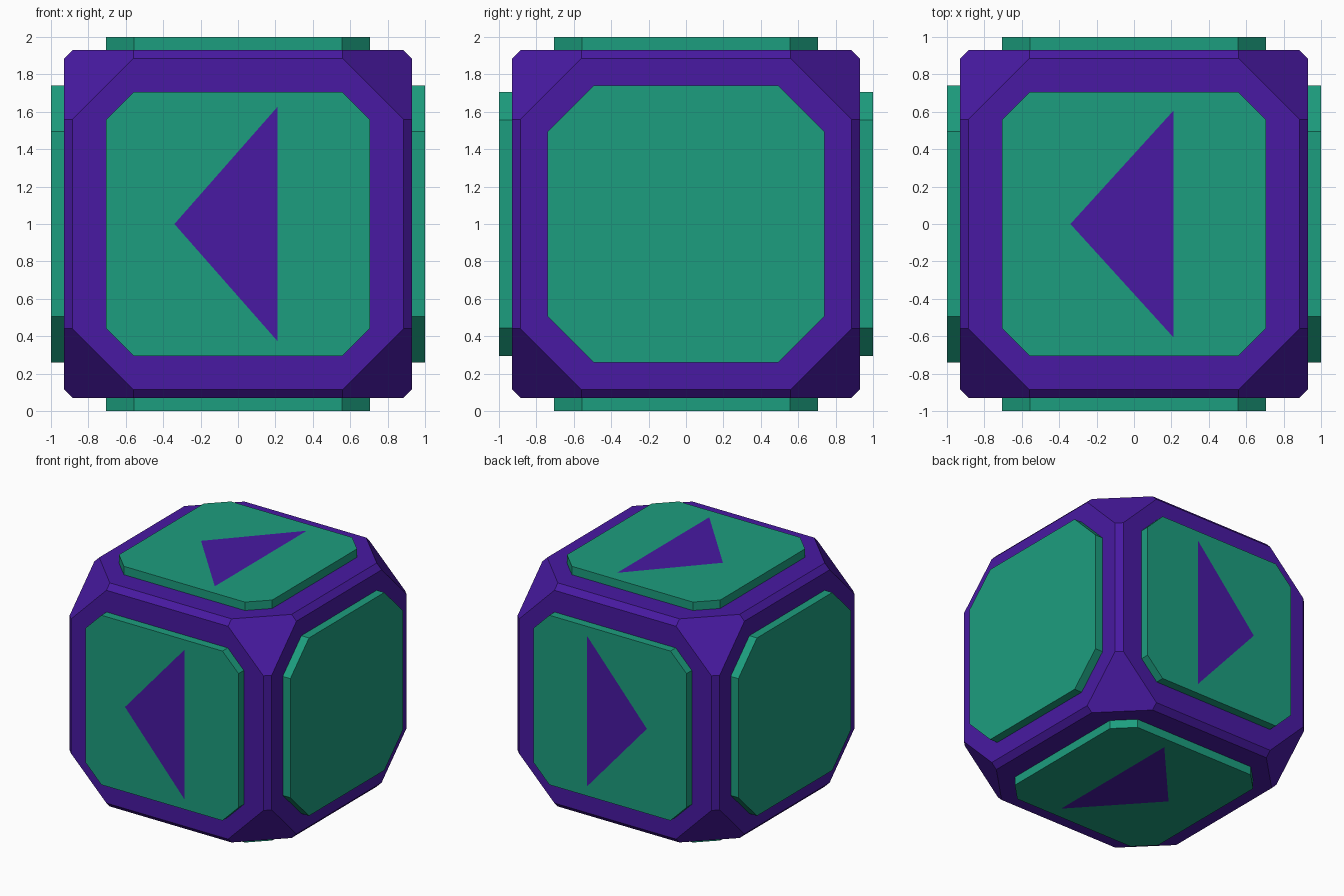
import bpy, bmesh
from math import pi
from itertools import permutations, product
from mathutils import Matrix, Vector

if "Cube" in bpy.data.objects:
    bpy.data.objects.remove(bpy.data.objects["Cube"])


def material(name, color):
    m = bpy.data.materials.new(name)
    m.diffuse_color = color
    m.use_nodes = True
    m.node_tree.nodes["Principled BSDF"].inputs["Base Color"].default_value = m.diffuse_color
    return m


PURPLE = material("purple", (0.065, 0.01, 0.36, 1))
GREEN = material("green", (0.012, 0.34, 0.21, 1))
CENTRE = Matrix.Translation((0, 0, 1))


def finish(name, bm, mats):
    me = bpy.data.meshes.new(name)
    bm.to_mesh(me)
    bm.free()
    for m in mats:
        me.materials.append(m)
    ob = bpy.data.objects.new(name, me)
    bpy.context.collection.objects.link(ob)
    return ob


# Body: cube with narrow edge bevels and large corner cuts
def make_body():
    bm = bmesh.new()
    for p in permutations((0.56, 0.885, 0.93)):
        for s in product((-1, 1), repeat=3):
            bm.verts.new([a * b for a, b in zip(p, s)])
    bmesh.ops.convex_hull(bm, input=bm.verts[:])
    bmesh.ops.dissolve_limit(bm, angle_limit=0.01, verts=bm.verts[:], edges=bm.edges[:])
    bmesh.ops.recalc_face_normals(bm, faces=bm.faces[:])
    bm.transform(CENTRE)
    finish("body", bm, [PURPLE])


# Raised panel: cut-corner plate, optionally with a flush arrow inlaid in its face
def make_panel(name, rot, hu, hv, cut, arrow=None):
    a, b = hu - cut, hv - cut
    outline = [(hu, -b), (hu, b), (a, hv), (-a, hv), (-hu, b), (-hu, -b), (-a, -hv), (a, -hv)]
    bm = bmesh.new()
    low = [bm.verts.new((u, v, 0.9)) for u, v in outline]
    top = [bm.verts.new((u, v, 1.0)) for u, v in outline]
    for i in range(8):
        j = (i + 1) % 8
        bm.faces.new((low[i], low[j], top[j], top[i]))
    bm.faces.new(low[::-1])
    if arrow:
        tip, up, dn = [bm.verts.new((u, v, 1.0)) for u, v in
                       ((-0.34, 0), (0.21, arrow), (0.21, -arrow))]
        bm.faces.new((dn, top[7], top[0], top[1], top[2], up))
        bm.faces.new((up, top[2], top[3], top[4], tip))
        bm.faces.new((tip, top[4], top[5], top[6], top[7], dn))
        bm.faces.new((tip, dn, up)).material_index = 1
    else:
        bm.faces.new(top)
    bm.transform(CENTRE @ rot)
    finish(name, bm, [GREEN, PURPLE])


make_body()

# Four arrow panels around the x axis, two plain panels on the sides
for i, (name, arrow) in enumerate((("top_panel", 0.605), ("front_panel", 0.625),
                                   ("bottom_panel", 0.605), ("back_panel", 0.625))):
    make_panel(name, Matrix.Rotation(i * pi / 2, 4, 'X'), 0.705, 0.705, 0.148, arrow)
for name, s in (("right_panel", 1), ("left_panel", -1)):
    make_panel(name, Matrix.Rotation(s * pi / 2, 4, 'Y'), 0.74, 0.74, 0.245)
